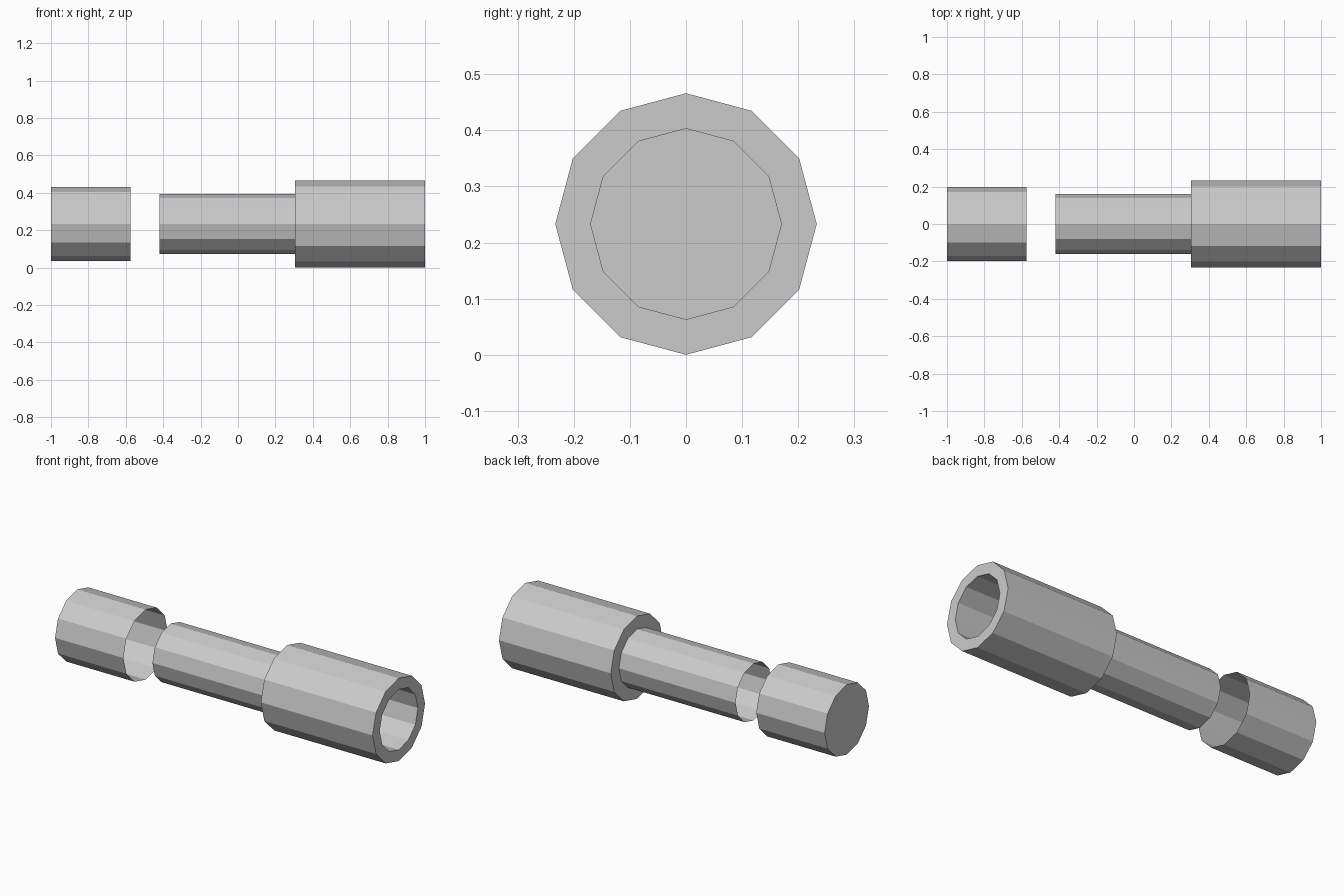
import bpy, bmesh
from math import sin, cos, tau

if "Cube" in bpy.data.objects:
    bpy.data.objects.remove(bpy.data.objects["Cube"])

SIDES = 12
AXIS_Z = 0.233


def lathe(name, profile, cap_start=False, cap_end=False):
    """Spin (x, radius) points around the x axis, optionally closing the ends."""
    bm = bmesh.new()
    rings = [[bm.verts.new((x, r * sin(tau * i / SIDES),
                            AXIS_Z + r * cos(tau * i / SIDES)))
              for i in range(SIDES)] for x, r in profile]
    for a, b in zip(rings, rings[1:]):
        for i in range(SIDES):
            j = (i + 1) % SIDES
            bm.faces.new((a[i], b[i], b[j], a[j]))
    if cap_start:
        bm.faces.new(rings[0])
    if cap_end:
        bm.faces.new(rings[-1][::-1])
    # Make the winding consistent with the outside of the part
    bm.normal_update()
    first = bm.faces[0] if not bm.faces.ensure_lookup_table() else None
    mid = first.calc_center_median()
    if first.normal.y * mid.y + first.normal.z * (mid.z - AXIS_Z) < 0:
        bmesh.ops.reverse_faces(bm, faces=bm.faces[:])
    mesh = bpy.data.meshes.new(name)
    bm.to_mesh(mesh)
    bm.free()
    obj = bpy.data.objects.new(name, mesh)
    bpy.context.collection.objects.link(obj)
    return obj


# Detached end cap, closed on the left and open on the right
lathe("end_cap", [(-1.0, 0.197), (-0.575, 0.197)], cap_start=True)

# Thin barrel stepping up to a thick sleeve with a blind bore in its right end
lathe("stepped_barrel", [(-0.42, 0.16), (0.305, 0.16), (0.305, 0.233),
                         (1.0, 0.233), (1.0, 0.17), (0.5, 0.17)], cap_end=True)
